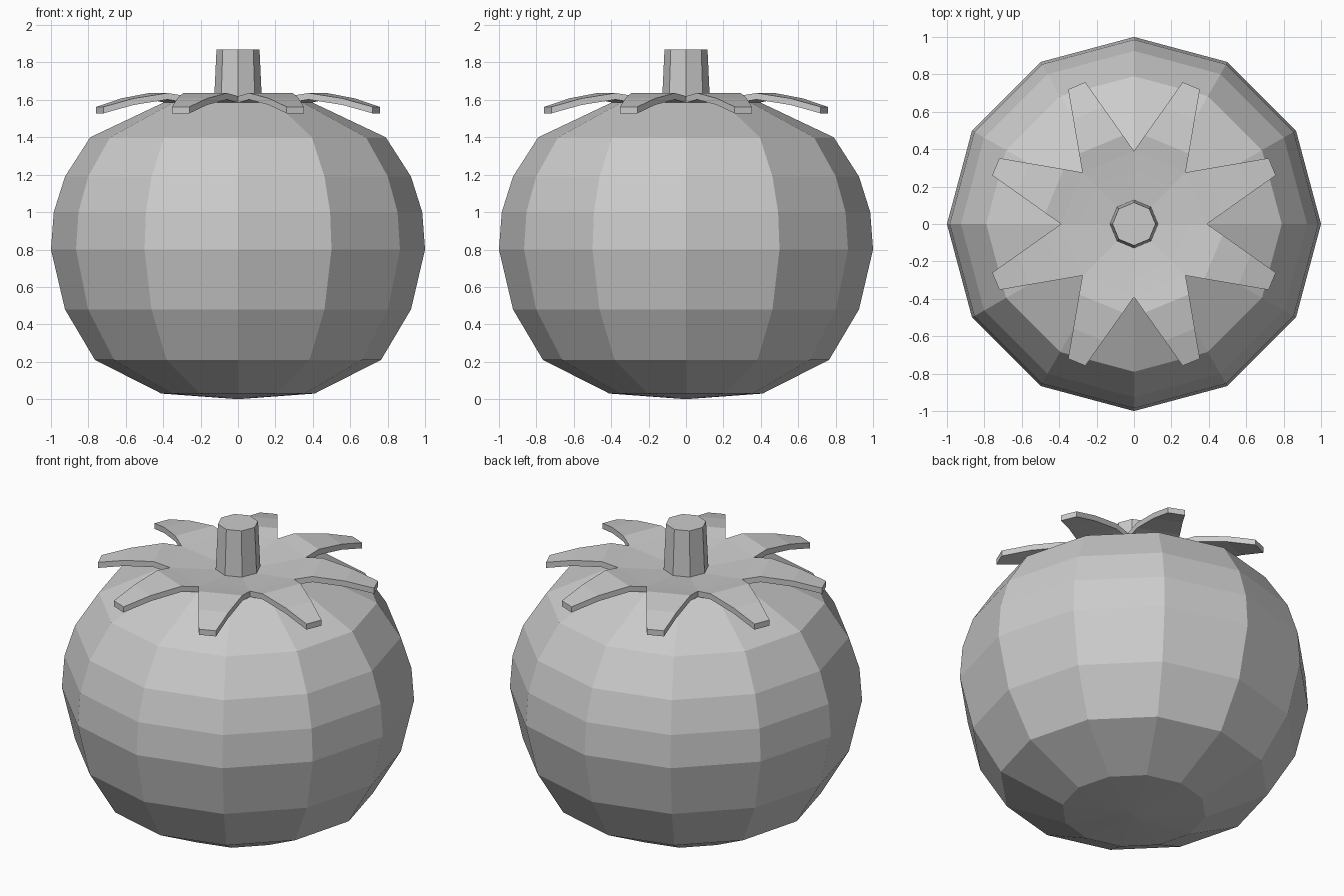
import bpy, bmesh
from math import sin, cos, pi
from mathutils import Vector

if "Cube" in bpy.data.objects:
    bpy.data.objects.remove(bpy.data.objects["Cube"])


def finish(name, bm):
    bmesh.ops.remove_doubles(bm, verts=bm.verts[:], dist=0.0005)
    bmesh.ops.recalc_face_normals(bm, faces=bm.faces[:])
    mesh = bpy.data.meshes.new(name)
    bm.to_mesh(mesh)
    bm.free()
    obj = bpy.data.objects.new(name, mesh)
    bpy.context.collection.objects.link(obj)
    return obj


def polar(r, a, z):
    return Vector((r * cos(a), r * sin(a), z))


def lathe(name, profile, sides):
    """Revolve (radius, height) points; the ends are capped or meet at a pole."""
    bm = bmesh.new()
    rings = [[bm.verts.new(polar(r, 2 * pi * i / sides, z)) for i in range(sides)]
             if r else [bm.verts.new((0, 0, z))] * sides for r, z in profile]
    for low, high in zip(rings, rings[1:]):
        for i in range(sides):
            j = (i + 1) % sides
            bm.faces.new(list(dict.fromkeys((low[i], low[j], high[j], high[i]))))
    for (r, z), ring in ((profile[0], rings[0]), (profile[-1], rings[-1])):
        if r:
            bm.faces.new(ring)
    return finish(name, bm)


# Fruit body: twelve-sided, slightly dimpled at the top
lathe("fruit_body", [(0, 0), (0.41, 0.03), (0.765, 0.21), (0.925, 0.48), (1, 0.8),
                     (0.985, 1.0), (0.925, 1.19), (0.79, 1.4), (0.40, 1.585), (0, 1.53)], 12)

# Stem: tapered octagon
lathe("stem", [(0.13, 1.55), (0.115, 1.87)], 8)

# Leafy crown: dished octagonal centre with eight drooping leaves
LEAVES, THICK = 8, 0.035
CENTRE = [(0.09, 1.583), (0.29, 1.607), (0.39, 1.62)]           # radius, top height
LEAF = [(0.36, 0.149, 1.62), (0.46, 0.127, 1.637),
        (0.64, 0.086, 1.608), (0.80, 0.05, 1.563)]              # distance, half width, top height
bm = bmesh.new()


def quad(*points):
    bm.faces.new([bm.verts.new(p - Vector((0, 0, THICK))) for p in points])


for k in range(LEAVES):
    a, b = 2 * pi * k / LEAVES, 2 * pi * (k + 1) / LEAVES
    for (r0, z0), (r1, z1) in zip(CENTRE, CENTRE[1:]):
        quad(polar(r0, a, z0), polar(r1, a, z1), polar(r1, b, z1), polar(r0, b, z0))
    axis = polar(1, (a + b) / 2, 0)
    side = Vector((-axis.y, axis.x, 0))
    for (d0, w0, z0), (d1, w1, z1) in zip(LEAF, LEAF[1:]):
        p, q = axis * d0 + Vector((0, 0, z0)), axis * d1 + Vector((0, 0, z1))
        quad(p - side * w0, q - side * w1, q + side * w1, p + side * w0)
bmesh.ops.remove_doubles(bm, verts=bm.verts[:], dist=0.004)
top = bmesh.ops.extrude_face_region(bm, geom=bm.faces[:], use_keep_orig=True)
bmesh.ops.translate(bm, vec=(0, 0, THICK),
                    verts=[v for v in top["geom"] if isinstance(v, bmesh.types.BMVert)])
finish("leafy_crown", bm)
